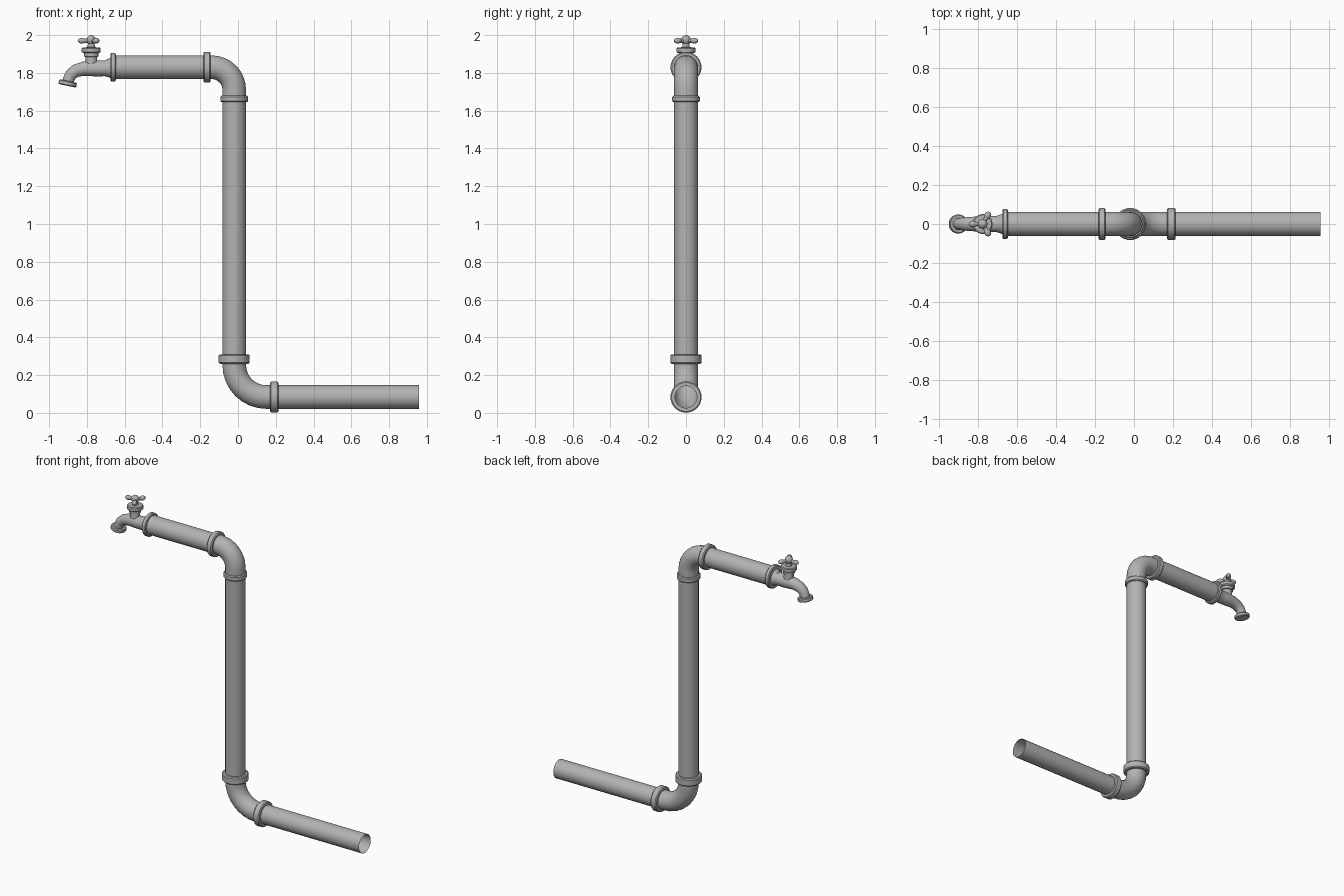
import bpy, bmesh, math
from mathutils import Vector, Matrix

if "Cube" in bpy.data.objects:
    bpy.data.objects.remove(bpy.data.objects["Cube"])

steel = bpy.data.materials.new("pipe grey")
steel.diffuse_color = (0.45, 0.45, 0.45, 1)
steel.use_nodes = True
steel.node_tree.nodes["Principled BSDF"].inputs["Base Color"].default_value = steel.diffuse_color


def finish(name, bm):
    bmesh.ops.recalc_face_normals(bm, faces=bm.faces)
    me = bpy.data.meshes.new(name)
    bm.to_mesh(me)
    bm.free()
    me.materials.append(steel)
    ob = bpy.data.objects.new(name, me)
    bpy.context.collection.objects.link(ob)
    bpy.ops.object.select_all(action='DESELECT')
    ob.select_set(True)
    bpy.context.view_layer.objects.active = ob
    bpy.ops.object.shade_smooth_by_angle(angle=math.radians(35))
    return ob


def tube(name, rings, sides=24, cap=False):
    """Skin circular rings (x, z, direction in degrees, radius) in the y = 0 plane."""
    bm = bmesh.new()
    loops = []
    for x, z, ang, r in rings:
        a = math.radians(ang)
        n = Vector((-math.sin(a), 0, math.cos(a)))
        loop = []
        for i in range(sides):
            t = 2 * math.pi * (i + 0.5) / sides
            loop.append(bm.verts.new(Vector((x, 0, z)) + r * (n * math.cos(t) + Vector((0, math.sin(t), 0)))))
        loops.append(loop)
    for a, b in zip(loops, loops[1:]):
        for i in range(sides):
            j = (i + 1) % sides
            bm.faces.new((a[i], a[j], b[j], b[i]))
    if cap:
        bm.faces.new(loops[0])
        bm.faces.new(loops[-1])
    return finish(name, bm)


def lathe(name, x, z, ang, profile, sides=24, cap=False):
    """Revolve (distance, radius) pairs about an axis starting at x, z."""
    a = math.radians(ang)
    return tube(name, [(x + d * math.cos(a), z + d * math.sin(a), ang, r) for d, r in profile], sides, cap)


def collar(name, x, z, ang, width, r):
    b = 0.006
    lathe(name, x, z, ang, [(0, 0.058), (0, r - b), (b, r), (width - b, r), (width, r - b), (width, 0.058)], 20)


def elbow(name, cx, cz, bend, start, end, lead, tail):
    """Quarter bend around a centre, with straight lead-in and tail."""
    step = 1 if end > start else -1
    rings = []
    for i in range(9):
        p = start + (end - start) * i / 8
        a = math.radians(p)
        rings.append((cx + bend * math.cos(a), cz + bend * math.sin(a), p + 90 * step, R))
    def shift(k, d):
        x, z, ang, r = k
        return (x + d * math.cos(math.radians(ang)), z + d * math.sin(math.radians(ang)), ang, r)
    tube(name, [shift(rings[0], -lead)] + rings + [shift(rings[-1], tail)])


R = 0.063        # pipe radius
VX = -0.02       # riser axis
LOW, HIGH = 0.084, 1.83

# Straight pipes, open ended
lathe("outlet_pipe", 0.19, LOW, 0, [(0, R), (0.768, R)])
lathe("riser_pipe", VX, 0.28, 90, [(0, R), (1.38, R)])
lathe("tap_pipe", -0.66, HIGH, 0, [(0, R), (0.49, R)])

# Bends
elbow("lower_elbow", VX + 0.17, LOW + 0.17, 0.17, 180, 270, 0.03, 0.04)
elbow("upper_elbow", VX - 0.12, HIGH - 0.12, 0.12, 90, 0, 0.02, 0.05)

# Joint collars
collar("outlet_collar", 0.169, LOW, 0, 0.045, 0.083)
collar("riser_bottom_collar", VX, 0.26, 90, 0.05, 0.083)
collar("riser_top_collar", VX, 1.645, 90, 0.034, 0.074)
collar("upper_elbow_collar", -0.183, HIGH, 0, 0.038, 0.082)

# Closed collar where the tap screws in
lathe("tap_collar", -0.647, HIGH, 180,
      [(0, 0.055), (0, 0.072), (0.005, 0.077), (0.024, 0.077), (0.029, 0.072), (0.029, 0.05), (0.052, 0.04)],
      20, True)

# Tap body curving down into the spout
tube("tap_spout", [
    (-0.675, 1.826, 180, 0.053), (-0.705, 1.824, 180, 0.042), (-0.74, 1.823, 180, 0.042),
    (-0.78, 1.823, 180, 0.041), (-0.82, 1.822, 186, 0.038), (-0.858, 1.811, 208, 0.035),
    (-0.885, 1.791, 232, 0.032), (-0.897, 1.764, 256, 0.031), (-0.901, 1.745, 258, 0.031)], 20, True)

# Spout lip
lathe("spout_lip", -0.899, 1.757, 258,
      [(0, 0.03), (0, 0.044), (0.005, 0.049), (0.021, 0.049), (0.026, 0.044)], 20, True)

# Valve stem and bonnet
TX = -0.777
lathe("valve_bonnet", TX, 1.83, 90,
      [(0, 0.034), (0.055, 0.031), (0.057, 0.038), (0.075, 0.038), (0.077, 0.047), (0.081, 0.051),
       (0.1, 0.051), (0.105, 0.046), (0.106, 0.02), (0.135, 0.017)], 20, True)

# Three-armed handle with a rounded hub
bm = bmesh.new()
bmesh.ops.create_uvsphere(bm, u_segments=16, v_segments=10, radius=1,
                          matrix=Matrix.Translation((TX, 0, 1.974)) @ Matrix.Diagonal((0.025, 0.025, 0.026, 1)))
for ang in (60, 180, 300):
    turn = Matrix.Translation((TX, 0, 1.97)) @ Matrix.Rotation(math.radians(ang), 4, 'Z')
    bmesh.ops.create_cone(bm, cap_ends=True, segments=12, radius1=0.01, radius2=0.012, depth=0.05,
                          matrix=turn @ Matrix.Translation((0.03, 0, 0)) @ Matrix.Rotation(math.pi / 2, 4, 'Y'))
    bmesh.ops.create_uvsphere(bm, u_segments=12, v_segments=8, radius=1,
                              matrix=turn @ Matrix.Translation((0.05, 0, 0)) @ Matrix.Diagonal((0.022, 0.017, 0.015, 1)))
finish("valve_handle", bm)
